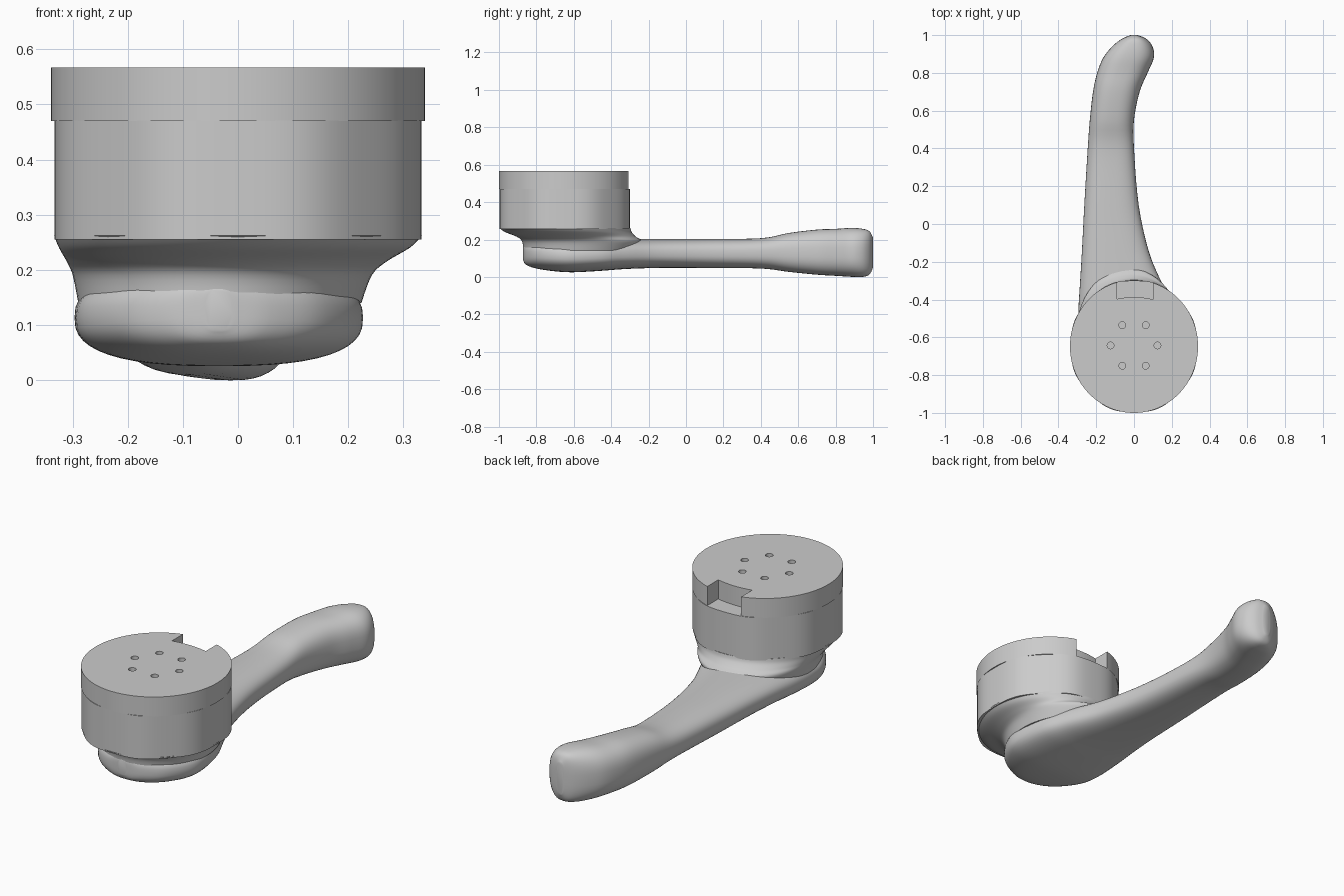
import bpy, bmesh
from math import cos, sin, pi, copysign

if "Cube" in bpy.data.objects:
    bpy.data.objects.remove(bpy.data.objects["Cube"])

HUB_Y = -0.648


def loft(name, rings):
    """Skin closed rings of equal length and cap both ends."""
    bm = bmesh.new()
    vr = [[bm.verts.new(p) for p in r] for r in rings]
    n = len(vr[0])
    for a, b in zip(vr, vr[1:]):
        for i in range(n):
            j = (i + 1) % n
            bm.faces.new((a[i], a[j], b[j], b[i]))
    bm.faces.new(vr[0])
    bm.faces.new(vr[-1])
    bmesh.ops.recalc_face_normals(bm, faces=bm.faces[:])
    me = bpy.data.meshes.new(name)
    bm.to_mesh(me)
    bm.free()
    ob = bpy.data.objects.new(name, me)
    bpy.context.collection.objects.link(ob)
    return ob


def smooth_rows(rows, steps):
    """Catmull-Rom interpolation through rows of values."""
    p = [rows[0]] + rows + [rows[-1]]
    out = []
    for k in range(1, len(p) - 2):
        for s in range(steps):
            t = s / steps
            out.append([0.5 * (2*b + (c-a)*t + (2*a-5*b+4*c-d)*t*t + (3*b-a-3*c+d)*t**3)
                        for a, b, c, d in zip(*p[k-1:k+3])])
    return out + [rows[-1]]


def superellipse(u0, u1, v0, v1, power=2.0, n=48):
    pts = []
    for i in range(n):
        c, s = cos(2*pi*i/n), sin(2*pi*i/n)
        e = 2 / power
        pts.append(((u0+u1)/2 + (u1-u0)/2 * copysign(abs(c)**e, c),
                    (v0+v1)/2 + (v1-v0)/2 * copysign(abs(s)**e, s)))
    return pts


def hub_ring(rx, ry, z, lobe=0.0, n=96):
    ring = []
    for i in range(n):
        a = 2*pi*i/n
        k = lobe * cos(8*a)
        ring.append(((rx-k)*cos(a), HUB_Y + (ry-k)*sin(a), z))
    return ring


def shade(ob, angle=35):
    bpy.ops.object.select_all(action='DESELECT')
    ob.select_set(True)
    bpy.context.view_layer.objects.active = ob
    bpy.ops.object.shade_smooth_by_angle(angle=angle*pi/180)


def cut(ob, cutter):
    m = ob.modifiers.new("cut", 'BOOLEAN')
    m.operation, m.solver, m.object = 'DIFFERENCE', 'EXACT', cutter
    bpy.context.view_layer.objects.active = ob
    bpy.ops.object.modifier_apply(modifier=m.name)
    bpy.data.objects.remove(cutter)


# Lever: sections along y given as (y, left, right, bottom, top)
sections = [
    (-.871, -.06, -.01, .090, .165), (-.855, -.13, .06, .065, .180),
    (-.80, -.215, .147, .045, .195), (-.70, -.28, .21, .030, .200),
    (-.60, -.296, .227, .025, .200), (-.45, -.294, .205, .033, .200),
    (-.33, -.287, .155, .042, .203), (-.15, -.276, .08, .048, .203),
    (.10, -.263, .025, .048, .203), (.40, -.245, .0, .045, .207),
    (.55, -.234, .0, .027, .235), (.70, -.217, .03, .012, .253),
    (.80, -.195, .072, .006, .257), (.88, -.163, .105, .001, .262),
    (.94, -.115, .098, .000, .258), (.98, -.065, .066, .012, .245),
    (1.0, -.018, .02, .050, .210)]
lever = loft("lever", [[(x, y, z) for x, z in superellipse(l, r, b, t, 2.6)]
                       for y, l, r, b, t in smooth_rows(sections, 5)])
shade(lever, 50)

# Neck: flared fillet from lever head up to hub, (z, left, right, front, back)
flare = [
    (.262, -.334, .334, -.999, -.297), (.240, -.325, .312, -.968, -.290),
    (.215, -.311, .270, -.905, -.268), (.190, -.300, .243, -.877, -.235),
    (.140, -.290, .224, -.868, -.260)]
neck = loft("neck", [[(x, y, z) for x, y in superellipse(l, r, f, k, 2.0, 96)]
                     for z, l, r, f, k in smooth_rows(flare, 5)])
shade(neck, 50)

# Hub body with a slightly lobed outline
hub = loft("hub_body", [hub_ring(.337, .352, z, .004) for z in (.255, .471)])
shade(hub)

# Collar on top of the hub, with key notch and six screw holes
collar = loft("hub_collar", [hub_ring(.339, .352, z) for z in (.470, .567)])
xs = [-.09 + .19*i/8 for i in range(9)]
plan = [(x, -.387 - 1.2*x*x) for x in xs] + [(.10, -.2), (-.09, -.2)]
cut(collar, loft("notch_cutter", [[(x, y, z) for x, y in plan] for z in (.45, .6)]))
for i in range(6):
    a = i*pi/3
    hx, hy = .124*cos(a), -.643 + .124*sin(a)
    cut(collar, loft("hole_cutter", [[(x, y, z) for x, y in
        superellipse(hx-.018, hx+.018, hy-.018, hy+.018, 2.0, 20)] for z in (.51, .6)]))
shade(collar)
